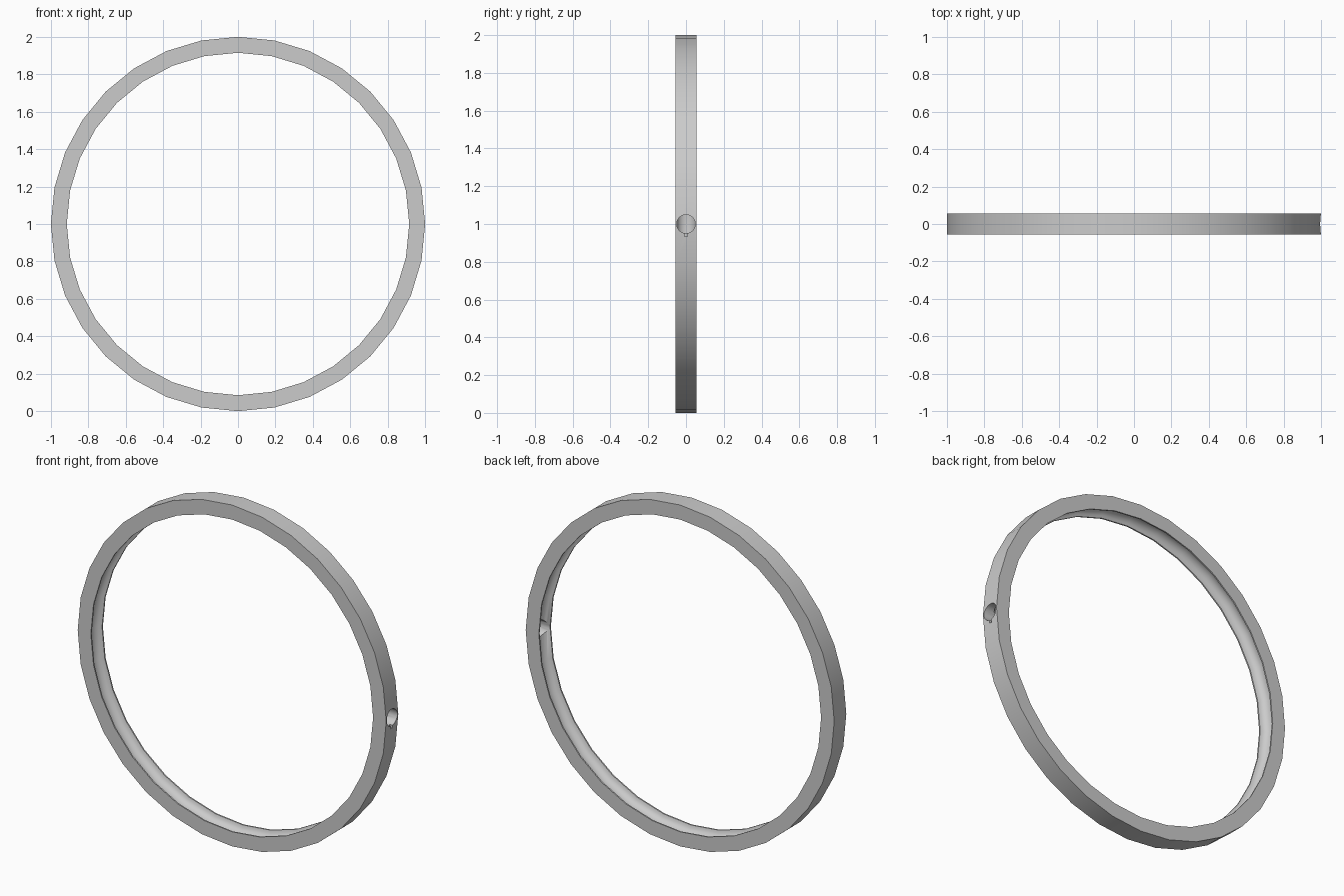
import bpy
import bmesh
from math import sin, cos, pi, radians
from mathutils import Matrix

cube = bpy.data.objects.get("Cube")
if cube:
    bpy.data.objects.remove(cube, do_unlink=True)

SIDES = 32
OUTER, INNER = 1.0, 0.915
HALF_WIDTH = 0.056
GROOVE_HALF, GROOVE_DEPTH = 0.048, 0.042

grey = bpy.data.materials.new("plain grey")
grey.use_nodes = True
grey.diffuse_color = (0.6, 0.6, 0.6, 1)
grey.node_tree.nodes["Principled BSDF"].inputs["Base Color"].default_value = (0.6, 0.6, 0.6, 1)


def make_object(name, bm):
    bmesh.ops.recalc_face_normals(bm, faces=bm.faces)
    mesh = bpy.data.meshes.new(name)
    bm.to_mesh(mesh)
    bm.free()
    mesh.materials.append(grey)
    obj = bpy.data.objects.new(name, mesh)
    bpy.context.collection.objects.link(obj)
    return obj


# Rim cross-section (radius, y): flat outside, rounded channel inside
profile = [(OUTER, -HALF_WIDTH), (OUTER, HALF_WIDTH), (INNER, HALF_WIDTH)]
for i in range(9):
    a = pi * i / 8
    profile.append((INNER + GROOVE_DEPTH * sin(a), GROOVE_HALF * cos(a)))
profile.append((INNER, -HALF_WIDTH))

# Rim: the cross-section turned around the y axis
bm = bmesh.new()
loops = []
for s in range(SIDES):
    t = 2 * pi * s / SIDES
    loops.append([bm.verts.new((r * cos(t), y, 1 + r * sin(t))) for r, y in profile])
n = len(profile)
for s in range(SIDES):
    a, b = loops[s], loops[(s + 1) % SIDES]
    for i in range(n):
        j = (i + 1) % n
        bm.faces.new((a[i], a[j], b[j], b[i]))
rim = make_object("rim", bm)

# Valve hole on the +x side, with a small notch under it
bm = bmesh.new()
bmesh.ops.create_cone(bm, cap_ends=True, segments=32, radius1=0.049, radius2=0.049, depth=0.3,
                      matrix=Matrix.Translation((1, 0, 1)) @ Matrix.Rotation(pi / 2, 4, "Y"))
hole_cutter = make_object("hole_cutter", bm)

bm = bmesh.new()
bmesh.ops.create_cube(bm, size=1, matrix=Matrix.Translation((1, 0, 0.952))
                      @ Matrix.Diagonal((0.04, 0.016, 0.036, 1)))
notch_cutter = make_object("notch_cutter", bm)

bpy.ops.object.select_all(action="DESELECT")
rim.select_set(True)
bpy.context.view_layer.objects.active = rim
for cutter in (hole_cutter, notch_cutter):
    cutter.hide_render = True
    mod = rim.modifiers.new("cut", "BOOLEAN")
    mod.operation = "DIFFERENCE"
    mod.solver = "EXACT"
    mod.object = cutter
    bpy.ops.object.modifier_apply(modifier=mod.name)
    bpy.data.objects.remove(cutter, do_unlink=True)

bpy.ops.object.shade_smooth_by_angle(angle=radians(30))
